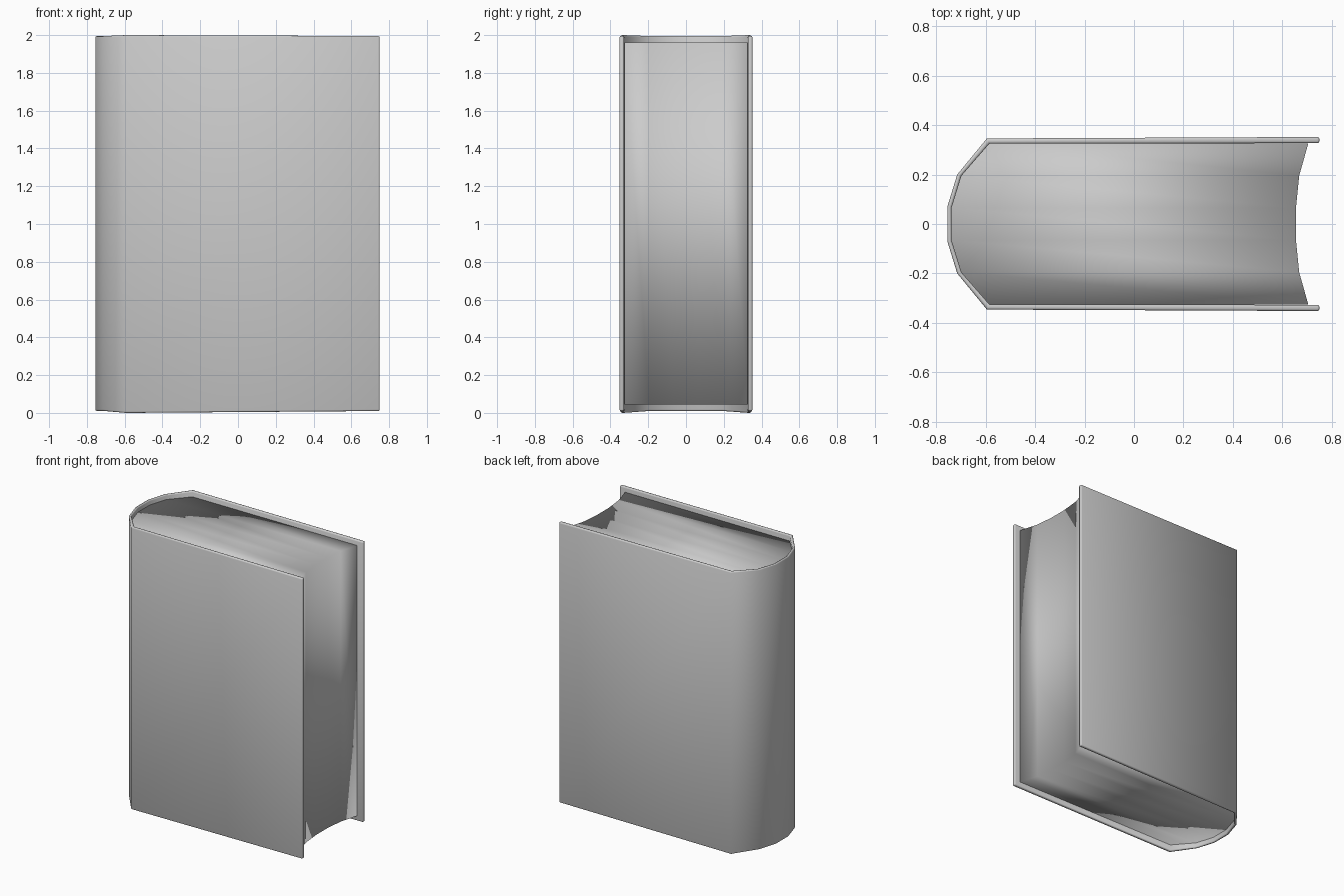
import bpy
import bmesh

if "Cube" in bpy.data.objects:
    bpy.data.objects.remove(bpy.data.objects["Cube"], do_unlink=True)

GREY = (0.6, 0.6, 0.6, 1)
grey = bpy.data.materials.new("plain grey")
grey.use_nodes = True
grey.diffuse_color = GREY
grey.node_tree.nodes["Principled BSDF"].inputs["Base Color"].default_value = GREY


def mirrored(half):
    """Complete a half profile across the y = 0 plane."""
    return half + [(x, -y) for x, y in reversed(half)]


def band_solid(name, side_a, side_b, heights):
    """Extrude the band between two matching profiles, as a strip of quads."""
    bm = bmesh.new()
    layers = []
    for z_of in heights:
        layers.append([[bm.verts.new((x, y, z_of(i))) for i, (x, y) in enumerate(side)]
                       for side in (side_a, side_b)])
    low, high = layers
    last = len(side_a) - 1
    for i in range(last):
        j = i + 1
        for layer in layers:
            bm.faces.new((layer[0][i], layer[0][j], layer[1][j], layer[1][i]))
        for s in (0, 1):
            bm.faces.new((low[s][i], low[s][j], high[s][j], high[s][i]))
    for i in (0, last):
        bm.faces.new((low[0][i], low[1][i], high[1][i], high[0][i]))
    bmesh.ops.recalc_face_normals(bm, faces=bm.faces[:])
    mesh = bpy.data.meshes.new(name)
    bm.to_mesh(mesh)
    bm.free()
    mesh.materials.append(grey)
    mesh.shade_smooth()
    obj = bpy.data.objects.new(name, mesh)
    bpy.context.collection.objects.link(obj)
    return obj


# Cover: two boards joined by a faceted rounded spine
outer = mirrored([(0.75, 0.352), (-0.595, 0.346), (-0.715, 0.2), (-0.755, 0.07)])
inner = mirrored([(0.75, 0.327), (-0.585, 0.325), (-0.698, 0.195), (-0.738, 0.065)])
hinges = (1, len(outer) - 2)
cover = band_solid("cover", outer, inner,
                   (lambda i: 0.0 if i in hinges else 0.01,
                    lambda i: 2.0 if i in hinges else 1.995))
bevel = cover.modifiers.new("rounded edges", "BEVEL")
bevel.width = 0.008
bevel.segments = 2
bevel.limit_method = "ANGLE"
bevel.angle_limit = 1.0

# Page block: follows the spine and has a hollow fore-edge
spine_edge = mirrored([(-0.585, 0.326), (-0.7, 0.195), (-0.74, 0.065)])
fore_edge = mirrored([(0.705, 0.326), (0.668, 0.195), (0.655, 0.065)])
band_solid("pages", spine_edge, fore_edge, (lambda i: 0.045, lambda i: 1.96))
